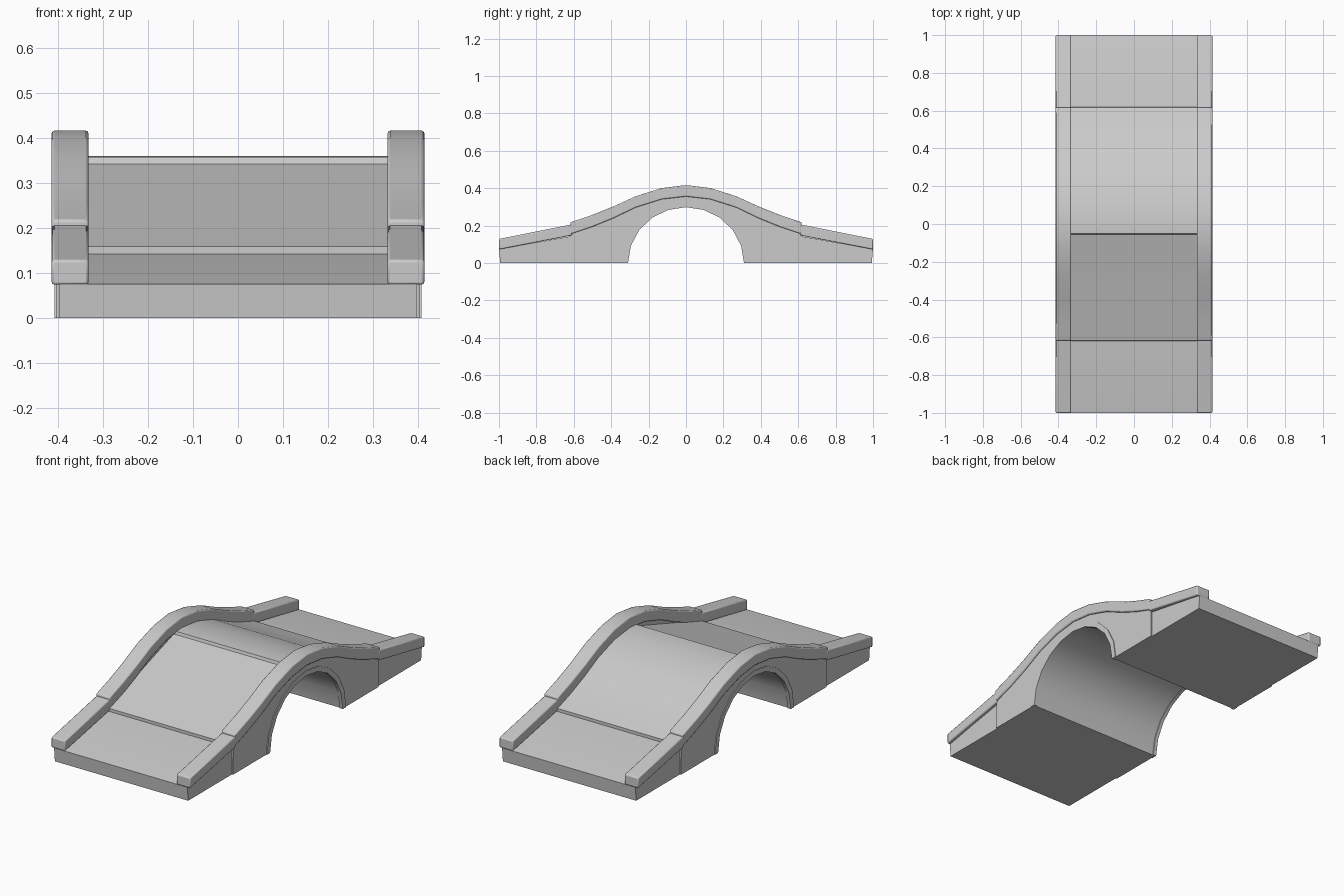
import bpy, bmesh, math

if "Cube" in bpy.data.objects:
    bpy.data.objects.remove(bpy.data.objects["Cube"])

# Half profile of the parapet top and of the deck line: (distance from crown, height)
PARAPET = [(0, 0.417), (0.13, 0.401), (0.267, 0.358), (0.39, 0.302), (0.50, 0.258), (0.618, 0.218)]
DECK = [(0, 0.360), (0.13, 0.345), (0.267, 0.302), (0.39, 0.243), (0.50, 0.198), (0.618, 0.159)]
PARAPET_END = [(0.625, 0.204), (1.0, 0.129)]
DECK_END = [(0.625, 0.142), (1.0, 0.075)]
LEDGE_END = [(0.625, 0.152), (1.0, 0.073)]


def full(half):
    """Mirror a half profile across the crown, ordered from front to back."""
    return [(-y, z) for y, z in reversed(half) if y > 0] + half


def arch(ry, rz, n=10):
    """Round arch points from front foot to back foot."""
    return [(-ry * math.cos(math.pi * i / n), rz * math.sin(math.pi * i / n)) for i in range(n + 1)]


def extrude(name, outline, x0, x1, bevel=0):
    """Extrude a closed (y, z) outline from x0 to x1."""
    bm = bmesh.new()
    face = bm.faces.new([bm.verts.new((x0, y, z)) for y, z in outline])
    out = bmesh.ops.extrude_face_region(bm, geom=[face])
    moved = [v for v in out["geom"] if isinstance(v, bmesh.types.BMVert)]
    bmesh.ops.translate(bm, verts=moved, vec=(x1 - x0, 0, 0))
    bmesh.ops.recalc_face_normals(bm, faces=bm.faces)
    mesh = bpy.data.meshes.new(name)
    bm.to_mesh(mesh)
    bm.free()
    obj = bpy.data.objects.new(name, mesh)
    bpy.context.collection.objects.link(obj)
    if bevel:
        mod = obj.modifiers.new("soft_edges", "BEVEL")
        mod.width = bevel
        mod.segments = 2
        mod.limit_method = "ANGLE"
        mod.angle_limit = math.radians(50)
    bpy.ops.object.select_all(action="DESELECT")
    obj.select_set(True)
    bpy.context.view_layer.objects.active = obj
    bpy.ops.object.shade_smooth_by_angle(angle=math.radians(30))
    return obj


# Middle span: humped deck with a worn flat panel on the front slope, arched barrel below
front = [(-0.618, 0.159), (-0.43, 0.22), (-0.055, 0.343), (-0.05, 0.358)]
under = list(reversed(arch(0.315, 0.302)))
extrude("middle_span", front + DECK + [(0.62, 0)] + under + [(-0.62, 0)], -0.345, 0.345)

# Side walls below the parapets, following the full hump
for s, side in ((1, "right"), (-1, "left")):
    extrude("side_wall_" + side, full(DECK) + [(0.62, 0)] + under + [(-0.62, 0)],
            s * 0.345, s * 0.405)

    # Thin arch ring standing slightly proud of the wall
    extrude("arch_ring_" + side, arch(0.338, 0.325) + list(reversed(arch(0.31, 0.299))),
            s * 0.39, s * 0.409)

    # Parapet over the hump
    lower = [(y, z - 0.004) for y, z in reversed(full(DECK))]
    extrude("parapet_" + side, full(PARAPET) + lower, s * 0.333, s * 0.415, 0.006)

# End ramps with their lower parapets
for e, end in ((1, "back"), (-1, "front")):
    ramp = [(e * y, z) for y, z in DECK_END] + [(e * 0.993, 0), (e * 0.61, 0), (e * 0.61, 0.143)]
    extrude("ramp_" + end, ramp, -0.398, 0.398)
    for s, side in ((1, "right"), (-1, "left")):
        rail = [(0.61, 0.207)] + PARAPET_END[1:] + [LEDGE_END[1], (0.61, 0.148)]
        extrude("ramp_parapet_%s_%s" % (end, side), [(e * y, z) for y, z in rail],
                s * 0.333, s * 0.415, 0.006)
